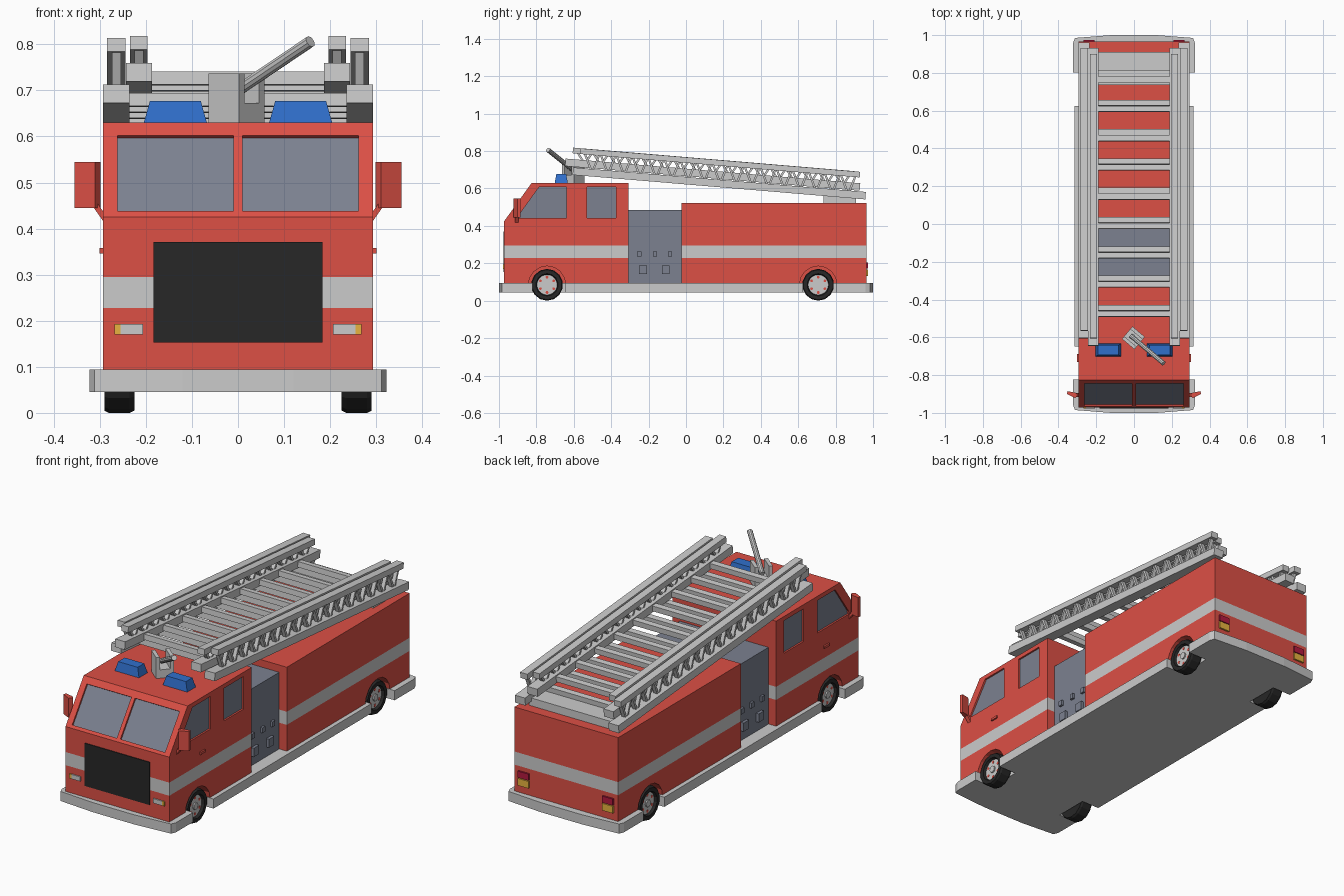
import bpy, bmesh, math
from mathutils import Vector, Matrix

if "Cube" in bpy.data.objects:
    bpy.data.objects.remove(bpy.data.objects["Cube"])


def material(name, r, g, b):
    m = bpy.data.materials.new(name)
    m.diffuse_color = (r, g, b, 1)
    m.use_nodes = True
    m.node_tree.nodes["Principled BSDF"].inputs["Base Color"].default_value = m.diffuse_color
    return m


RED = material("red_paint", 0.72, 0.08, 0.06)
WHITE = material("white_paint", 0.87, 0.85, 0.87)
BLACK = material("black", 0.02, 0.02, 0.02)
SLATE = material("slate", 0.2, 0.22, 0.28)
BLUE = material("blue_lamp", 0.03, 0.16, 0.6)
AMBER = material("amber_lamp", 0.8, 0.45, 0.05)
DARKRED = material("red_lamp", 0.45, 0.01, 0.05)
SIDES = (-1, 1)


def finish(name, bm, mat=None):
    bmesh.ops.recalc_face_normals(bm, faces=bm.faces[:])
    me = bpy.data.meshes.new(name)
    bm.to_mesh(me)
    bm.free()
    ob = bpy.data.objects.new(name, me)
    bpy.context.collection.objects.link(ob)
    if mat:
        me.materials.append(mat)
    return ob


def prism(name, pts, lo, hi, axis, mat=None):
    """Extrude a 2D outline: axis 'x' takes (y, z) points, 'z' takes (x, y)."""
    bm = bmesh.new()
    place = (lambda a, b, t: (t, a, b)) if axis == 'x' else (lambda a, b, t: (a, b, t))
    low = [bm.verts.new(place(a, b, lo)) for a, b in pts]
    high = [bm.verts.new(place(a, b, hi)) for a, b in pts]
    bm.faces.new(low)
    bm.faces.new(high)
    n = len(pts)
    for i in range(n):
        j = (i + 1) % n
        bm.faces.new((low[i], low[j], high[j], high[i]))
    return finish(name, bm, mat)


def box(name, x0, x1, y0, y1, z0, z1, mat=None):
    return prism(name, [(x0, y0), (x1, y0), (x1, y1), (x0, y1)], z0, z1, 'z', mat)


def add_beam(bm, p, q, w, h):
    """Box from p to q (in a y-z plane), w wide along x and h thick."""
    p, q = Vector(p), Vector(q)
    d = (q - p).normalized()
    x = Vector((1, 0, 0))
    rot = Matrix((x, d, x.cross(d))).transposed().to_4x4()
    m = Matrix.Translation((p + q) / 2) @ rot @ Matrix.Diagonal((w, (q - p).length, h, 1))
    bmesh.ops.create_cube(bm, size=1, matrix=m)


def circle(y, z, r, n):
    return [(y + r * math.cos(2 * math.pi * i / n), z + r * math.sin(2 * math.pi * i / n)) for i in range(n)]


def cut(ob, cutters):
    for c in cutters:
        mod = ob.modifiers.new("cut", 'BOOLEAN')
        mod.operation, mod.solver, mod.object = 'DIFFERENCE', 'EXACT', c
    dg = bpy.context.evaluated_depsgraph_get()
    me = bpy.data.meshes.new_from_object(ob.evaluated_get(dg))
    ob.modifiers.clear()
    ob.data = me
    for c in cutters:
        bpy.data.objects.remove(c)


def stripe(ob):
    """Paint the white band into the body shell."""
    bm = bmesh.new()
    bm.from_mesh(ob.data)
    for z in (0.228, 0.295):
        bmesh.ops.bisect_plane(bm, geom=bm.verts[:] + bm.edges[:] + bm.faces[:],
                               plane_co=(0, 0, z), plane_no=(0, 0, 1))
    ob.data.materials.clear()
    ob.data.materials.append(RED)
    ob.data.materials.append(WHITE)
    for f in bm.faces:
        f.material_index = int(0.228 < f.calc_center_median().z < 0.295)
    bm.to_mesh(ob.data)
    bm.free()


def slant(z, off):
    """Point on the sloping windscreen plane, pushed inward by off."""
    return (-0.972 + (z - 0.425) * 0.147 / 0.205 + 0.817 * off, z - 0.578 * off)


# chassis slab with bumpers, running boards and wheel notches
half = [(0.12, -1), (0.312, -0.985), (0.322, -0.96), (0.322, -0.822), (0.215, -0.822), (0.215, -0.648),
        (0.315, -0.648), (0.315, 0.625), (0.215, 0.625), (0.215, 0.803), (0.322, 0.803), (0.322, 0.96),
        (0.312, 0.985), (0.12, 1)]
prism("chassis", half + [(-x, y) for x, y in reversed(half)], 0.045, 0.094, 'z')

# cab and rear body shells
cab = prism("cab", [(-0.972, 0.093), (-0.972, 0.425), (-0.825, 0.63), (-0.308, 0.63), (-0.308, 0.093)],
            -0.293, 0.293, 'x', RED)
rear = box("rear_body", -0.293, 0.293, -0.025, 0.965, 0.093, 0.522, RED)

# recessed windows and wheel arches
door_win = [(-0.895, 0.442), (-0.64, 0.442), (-0.64, 0.608), (-0.785, 0.608), (-0.893, 0.458)]
rear_win = [(-0.53, 0.442), (-0.373, 0.442), (-0.373, 0.608), (-0.53, 0.608)]


def screen(inner, outer):
    return [slant(0.438, inner), slant(0.602, inner), slant(0.602, outer), slant(0.438, outer)]


cab_cut, rear_cut = [], []
for s in SIDES:
    for name, win in (("door_window", door_win), ("crew_window", rear_win)):
        cab_cut.append(prism("cutter", win, s * 0.283, s * 0.35, 'x'))
        prism(name, win, s * 0.275, s * 0.284, 'x', SLATE)
    cab_cut.append(prism("cutter", screen(0.01, -0.03), s * 0.01, s * 0.262, 'x'))
    prism("windscreen", screen(0.015, 0.009), s * 0.01, s * 0.262, 'x', SLATE)
    cab_cut.append(prism("cutter", circle(-0.743, 0.085, 0.1, 16), s * 0.2, s * 0.4, 'x'))
    rear_cut.append(prism("cutter", circle(0.707, 0.085, 0.1, 16), s * 0.2, s * 0.4, 'x'))
cut(cab, cab_cut)
cut(rear, rear_cut)
stripe(cab)
stripe(rear)

# pump section between cab and body, with gauges and outlets
box("pump_panel", -0.25, 0.25, -0.32, -0.015, 0.09, 0.485, SLATE)
for s in SIDES:
    for y in (-0.25, -0.165, -0.085):
        box("pump_gauge", s * 0.245, s * 0.262, y - 0.011, y + 0.011, 0.235, 0.262, SLATE)
    for y in (-0.23, -0.108):
        box("pump_outlet", s * 0.245, s * 0.265, y - 0.021, y + 0.021, 0.143, 0.187, SLATE)

# grille, lamps, handles, mirrors and beacons
box("grille", -0.183, 0.183, -0.976, -0.96, 0.153, 0.371, BLACK)
for s in SIDES:
    box("headlight", s * 0.206, s * 0.255, -0.978, -0.96, 0.17, 0.193, WHITE)
    box("front_indicator", s * 0.255, s * 0.268, -0.978, -0.96, 0.17, 0.193, AMBER)
    box("tail_lamp", s * 0.208, s * 0.268, 0.955, 0.974, 0.172, 0.205, DARKRED)
    box("rear_indicator", s * 0.208, s * 0.268, 0.955, 0.974, 0.132, 0.168, AMBER)
    box("door_handle", s * 0.29, s * 0.301, -0.73, -0.688, 0.346, 0.358, RED)
    prism("mirror", [(s * x, y) for x, y in ((0.298, -0.905), (0.31, -0.922), (0.355, -0.9),
                                             (0.352, -0.885), (0.31, -0.893))], 0.445, 0.545, 'z', RED)
    arm = bmesh.new()
    rot = Matrix.Rotation(s * math.radians(-35), 4, 'Y')
    m = Matrix.Translation((s * 0.302, -0.905, 0.44)) @ rot.inverted() @ Matrix.Diagonal((0.012, 0.02, 0.05, 1))
    bmesh.ops.create_cube(arm, size=1, matrix=m)
    finish("mirror_arm", arm, RED)
    bea = box("beacon", s * 0.067, s * 0.205, -0.702, -0.632, 0.628, 0.677, BLUE)
    for v in bea.data.vertices:
        if v.co.z > 0.65:
            v.co.x += (s * 0.136 - v.co.x) * 0.2
            v.co.y += (-0.667 - v.co.y) * 0.25


# wheels: lathed tyre, pale hub with red holes
def wheel(s, y):
    bm = bmesh.new()
    prof = [(0, 0.225), (0.08, 0.225), (0.085, 0.235), (0.085, 0.28), (0.08, 0.29), (0.06, 0.29), (0.053, 0.272)]
    vs = [bm.verts.new((s * x, y, 0.085 + r)) for r, x in prof]
    es = [bm.edges.new(e) for e in zip(vs, vs[1:])]
    bmesh.ops.spin(bm, geom=vs + es, cent=(0, y, 0.085), axis=(1, 0, 0), angle=2 * math.pi, steps=14)
    bmesh.ops.remove_doubles(bm, verts=bm.verts[:], dist=1e-4)
    finish("tyre", bm, BLACK)
    prism("hub", circle(y, 0.085, 0.055, 14), s * 0.24, s * 0.277, 'x', WHITE)
    prism("hub_cap", circle(y, 0.085, 0.018, 10), s * 0.27, s * 0.284, 'x', WHITE)
    for i in range(6):
        a = math.radians(60 * i + 30)
        prism("hub_hole", circle(y + 0.041 * math.cos(a), 0.085 + 0.041 * math.sin(a), 0.008, 6),
              s * 0.27, s * 0.278, 'x', RED)


for s in SIDES:
    for y in (-0.743, 0.707):
        wheel(s, y)

# two nested ladder sections, sloping down to the rear
SLOPE = -0.0837


def ladder(name, xc, y0, y1, z_low, z_top, w_low, w_top, shift, rung_half):
    low = lambda y: z_low + SLOPE * (y + 0.6)
    top = lambda y: z_top + SLOPE * (y + 0.6)
    bm = bmesh.new()
    t0, t1 = y0 + 0.04, y1 - 0.03
    for s in SIDES:
        x = s * xc
        add_beam(bm, (x, y0, low(y0)), (x, y1, low(y1)), w_low, 0.04)
        add_beam(bm, (x, t0, top(t0)), (x, t1, top(t1)), w_top, 0.03)
        n = 34
        ys = [t0 + 0.02 + (t1 - t0 - 0.04) * i / n for i in range(n + 1)]
        for i in range(n):
            f, g = (low, top) if i % 2 else (top, low)
            add_beam(bm, (x, ys[i], f(ys[i])), (x, ys[i + 1], g(ys[i + 1])), 0.02, 0.011)
    for i in range(9):
        y = -0.46 + 0.155 * i + shift
        add_beam(bm, (0, y - 0.015, low(y - 0.015)), (0, y + 0.015, low(y + 0.015)), 2 * rung_half, 0.028)
    finish(name, bm)


ladder("outer_ladder", 0.264, -0.605, 0.96, 0.692, 0.802, 0.057, 0.04, 0.016, 0.25)
ladder("inner_ladder", 0.215, -0.645, 0.93, 0.736, 0.803, 0.056, 0.038, -0.016, 0.2)
box("ladder_mount", -0.25, 0.25, 0.735, 0.91, 0.515, 0.562)

# water cannon on a turned bracket
turn = Matrix.Translation((-0.003, -0.603, 0)) @ Matrix.Rotation(math.radians(-40), 4, 'Z')
bm = bmesh.new()
for y, z, sy, sz in ((0, 0.65, 0.086, 0.045), (-0.034, 0.69, 0.018, 0.094), (0.034, 0.69, 0.018, 0.094)):
    bmesh.ops.create_cube(bm, size=1, matrix=turn @ Matrix.Translation((0, y, z)) @ Matrix.Diagonal((0.086, sy, sz, 1)))
finish("cannon_bracket", bm)
p, q = Vector((-0.015, -0.593, 0.69)), Vector((0.157, -0.738, 0.806))
bm = bmesh.new()
bmesh.ops.create_cone(bm, cap_ends=True, segments=10, radius1=0.013, radius2=0.013, depth=(q - p).length,
                      matrix=Matrix.Translation((p + q) / 2) @ (q - p).to_track_quat('Z', 'Y').to_matrix().to_4x4())
finish("water_cannon", bm)
